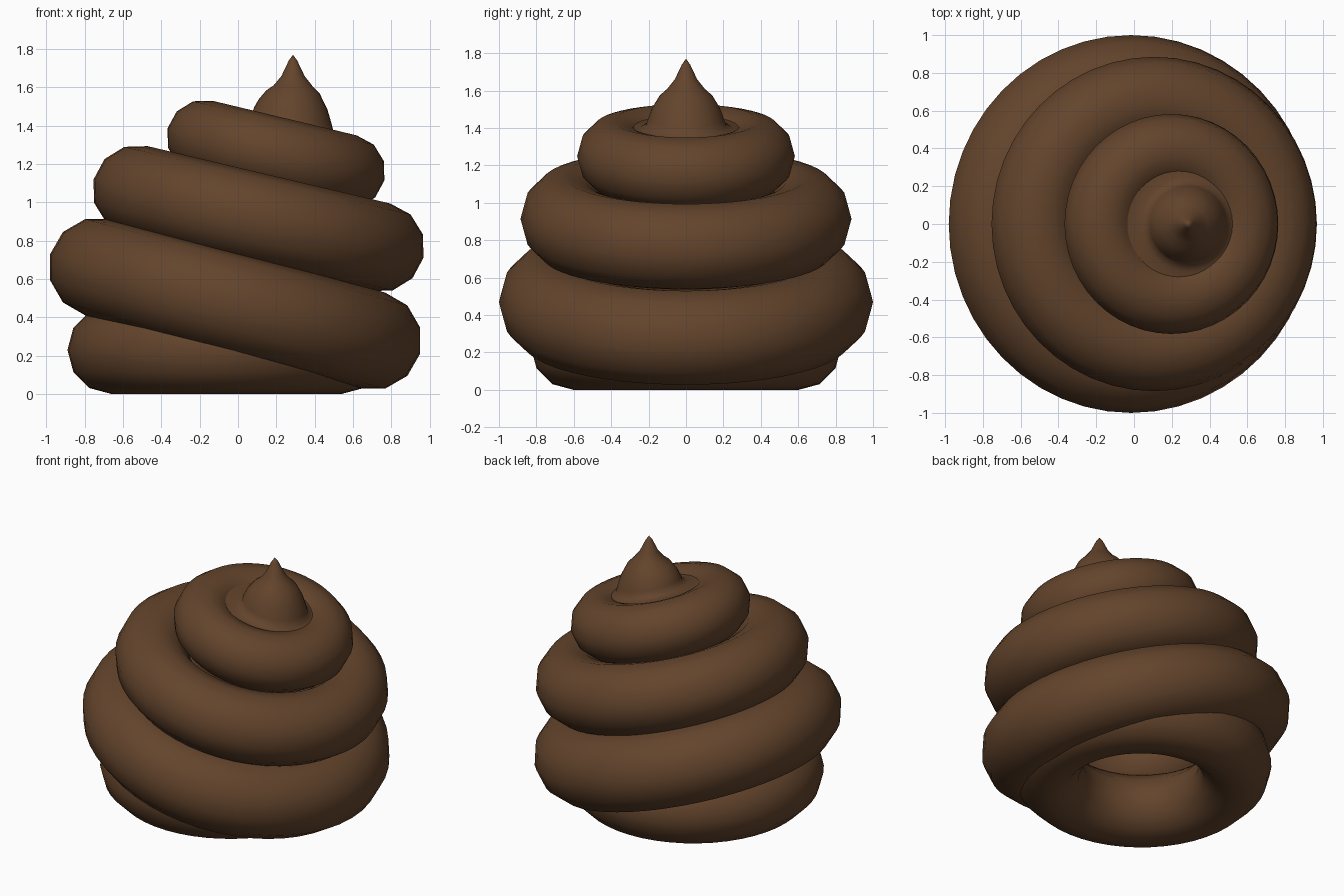
import bpy, bmesh, math

if "Cube" in bpy.data.objects:
    bpy.data.objects.remove(bpy.data.objects["Cube"])

brown = bpy.data.materials.new("brown")
brown.diffuse_color = (0.125, 0.058, 0.025, 1)
brown.use_nodes = True
brown.node_tree.nodes["Principled BSDF"].inputs["Base Color"].default_value = brown.diffuse_color


def finish(obj, name):
    obj.name = name
    obj.data.materials.append(brown)
    for p in obj.data.polygons:
        p.use_smooth = True


# Stacked coils: name, centre x, centre z, major radius, tube radius, tilt
coils = [
    ("base_coil", -0.06, 0.23, 0.60, 0.23, 0),
    ("lower_coil", -0.015, 0.47, 0.74, 0.26, 15),
    ("middle_coil", 0.107, 0.915, 0.65, 0.235, 13.3),
    ("upper_coil", 0.198, 1.25, 0.387, 0.195, 13.5),
]
for name, x, z, major, minor, tilt in coils:
    bpy.ops.mesh.primitive_torus_add(
        major_segments=48, minor_segments=12, major_radius=major,
        minor_radius=minor, location=(x, 0, z),
        rotation=(0, math.radians(tilt), 0))
    finish(bpy.context.object, name)

# Pointed tip: lathed bell whose flared skirt leans with the top coil
profile = [(0.0, 1.77), (0.022, 1.74), (0.06, 1.66), (0.10, 1.61),
           (0.14, 1.575), (0.18, 1.51), (0.203, 1.45), (0.213, 1.415),
           (0.25, 1.395), (0.32, 1.39), (0.38, 1.395)]
SEG = 32
bm = bmesh.new()
apex = bm.verts.new((0, 0, profile[0][1]))
rings = []
for r, z in profile[1:]:
    lean = 0.24 * min(1, max(0, (1.62 - z) / 0.18))
    ring = []
    for i in range(SEG):
        a = 2 * math.pi * i / SEG
        x = r * math.cos(a)
        ring.append(bm.verts.new((x, r * math.sin(a), z - lean * x)))
    rings.append(ring)
for i in range(SEG):
    j = (i + 1) % SEG
    bm.faces.new((apex, rings[0][i], rings[0][j]))
    for a, b in zip(rings, rings[1:]):
        bm.faces.new((a[i], b[i], b[j], a[j]))
bmesh.ops.recalc_face_normals(bm, faces=bm.faces)
mesh = bpy.data.meshes.new("tip")
bm.to_mesh(mesh)
bm.free()
tip = bpy.data.objects.new("tip", mesh)
tip.location = (0.287, 0, 0)
bpy.context.collection.objects.link(tip)
finish(tip, "tip")
